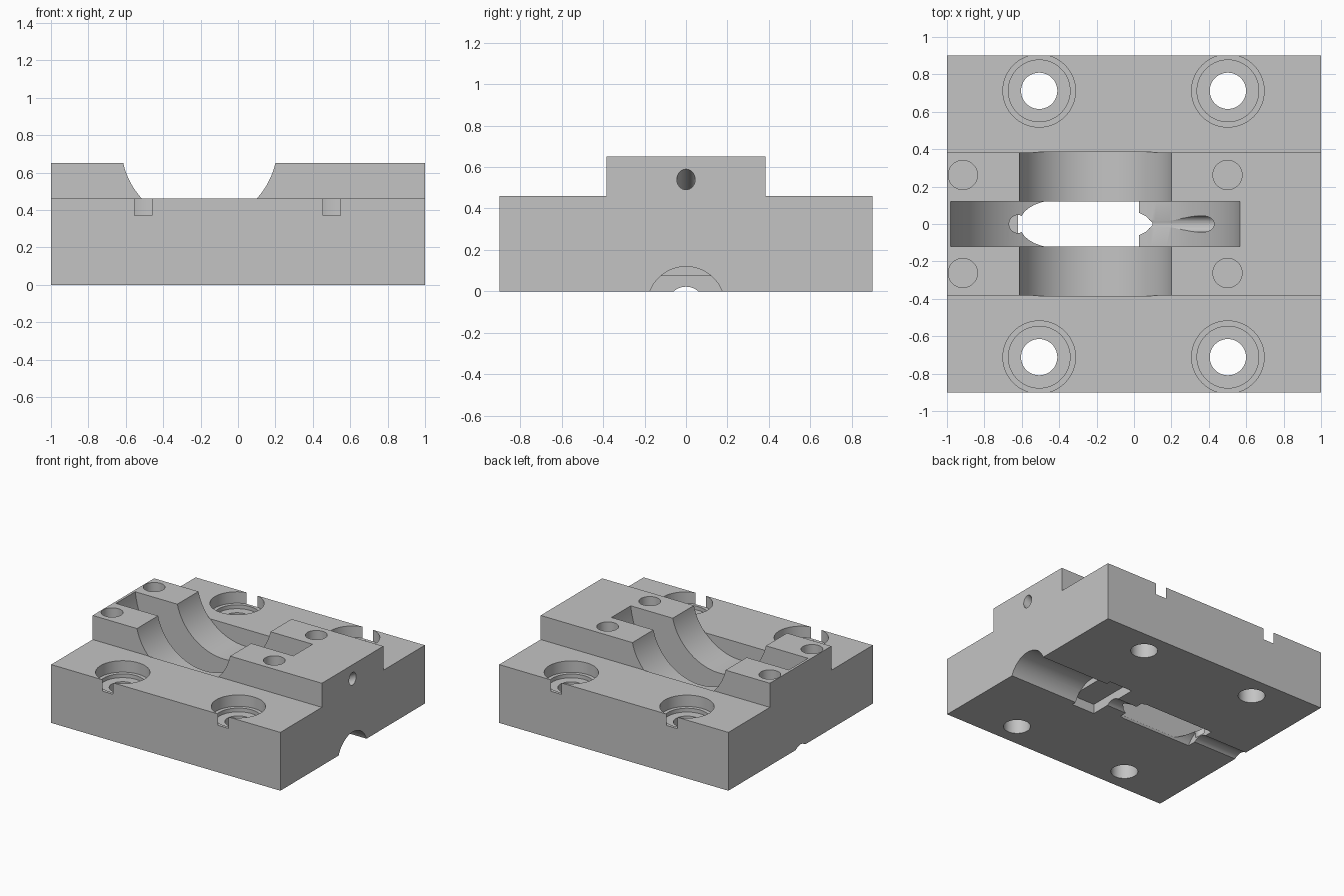
import bpy, bmesh, math
from mathutils import Matrix, Vector

old = bpy.data.objects.get("Cube")
if old:
    bpy.data.objects.remove(old, do_unlink=True)

steel = bpy.data.materials.new("plain grey")
steel.use_nodes = True
GREY = (0.55, 0.55, 0.55, 1)
steel.diffuse_color = GREY
steel.node_tree.nodes["Principled BSDF"].inputs["Base Color"].default_value = GREY


def make_object(name, bm):
    bmesh.ops.recalc_face_normals(bm, faces=bm.faces)
    mesh = bpy.data.meshes.new(name)
    bm.to_mesh(mesh)
    bm.free()
    mesh.materials.append(steel)
    obj = bpy.data.objects.new(name, mesh)
    bpy.context.collection.objects.link(obj)
    return obj


cutters = []


def cut_rod(name, start, end, radius, sides=64):
    """Round cutter running from start to end."""
    start, end = Vector(start), Vector(end)
    axis = end - start
    bm = bmesh.new()
    turn = axis.to_track_quat('Z', 'Y').to_matrix().to_4x4()
    bmesh.ops.create_cone(bm, cap_ends=True, segments=sides, radius1=radius, radius2=radius,
                          depth=axis.length, matrix=Matrix.Translation((start + end) / 2) @ turn)
    cutters.append(make_object(name, bm))


def cut_box(name, low, high):
    low, high = Vector(low), Vector(high)
    bm = bmesh.new()
    bmesh.ops.create_cube(bm, size=1, matrix=Matrix.Translation((low + high) / 2)
                          @ Matrix.Diagonal((*(high - low), 1)))
    cutters.append(make_object(name, bm))


# Stepped block: one profile extruded along x
W, B, LEDGE, TOP = 0.9, 0.383, 0.46, 0.65
profile = [(-W, 0), (W, 0), (W, LEDGE), (B, LEDGE), (B, TOP), (-B, TOP), (-B, LEDGE), (-W, LEDGE)]
bm = bmesh.new()
end_face = bm.faces.new([bm.verts.new((-1, y, z)) for y, z in profile])
extruded = bmesh.ops.extrude_face_region(bm, geom=[end_face])
bmesh.ops.translate(bm, vec=(2, 0, 0), verts=[v for v in extruded["geom"] if isinstance(v, bmesh.types.BMVert)])
block = make_object("clamp_block", bm)

# Round cradle across the bar and the larger, narrow wheel slot
CX, CZ = -0.207, 0.743
cut_rod("cradle_cutter", (CX, -0.386, CZ), (CX, 0.386, CZ), 0.417, 128)
cut_rod("wheel_slot_cutter", (CX, -0.12, CZ), (CX, 0.12, CZ), 0.779, 160)

# Counterbored bolt holes and blind pin holes, mirrored front to back
for side in (-1, 1):
    for x in (-0.507, 0.502):
        y = 0.712 * side
        cut_rod("bolt_hole_cutter", (x, y, -0.1), (x, y, 0.6), 0.097)
        cut_rod("washer_recess_cutter", (x, y, 0.34), (x, y, 0.6), 0.165)
        cut_rod("head_recess_cutter", (x, y, 0.37), (x, y, 0.6), 0.194)
    for x in (-0.915, 0.5):
        cut_rod("pin_hole_cutter", (x, 0.262 * side, 0.45), (x, 0.262 * side, 0.8), 0.078)

# Stepped bore along the underside, with a cross pocket
AX = -0.0676
cut_rod("wide_bore_cutter", (0.4, 0, AX), (1.1, 0, AX), 0.187)
cut_rod("narrow_bore_cutter", (-1.1, 0, AX), (0.5, 0, AX), 0.09)
cut_rod("middle_bore_cutter", (-0.62, 0, AX), (0.0, 0, AX), 0.145)
cut_box("pocket_cutter", (0.2, -0.212, -0.1), (0.402, 0.212, 0.075))

# Slanted feed hole from the side into the slot, and a small relief hole
cut_rod("feed_hole_cutter", (1.2, 0, 0.644), (-0.1, 0, -0.032), 0.044, 48)
cut_rod("relief_hole_cutter", (-0.62, 0, 0.03), (-0.62, 0, 0.2), 0.048, 48)

for cutter in cutters:
    mod = block.modifiers.new(cutter.name, 'BOOLEAN')
    mod.operation = 'DIFFERENCE'
    mod.solver = 'EXACT'
    mod.object = cutter

# Bake the cuts, then drop the cutters
bpy.context.view_layer.update()
graph = bpy.context.evaluated_depsgraph_get()
baked = bpy.data.meshes.new_from_object(block.evaluated_get(graph), depsgraph=graph)
block.modifiers.clear()
block.data = baked
baked.materials.clear()
baked.materials.append(steel)
for cutter in cutters:
    bpy.data.objects.remove(cutter, do_unlink=True)

bpy.ops.object.select_all(action='DESELECT')
block.select_set(True)
bpy.context.view_layer.objects.active = block
bpy.ops.object.shade_smooth_by_angle(angle=math.radians(25))
